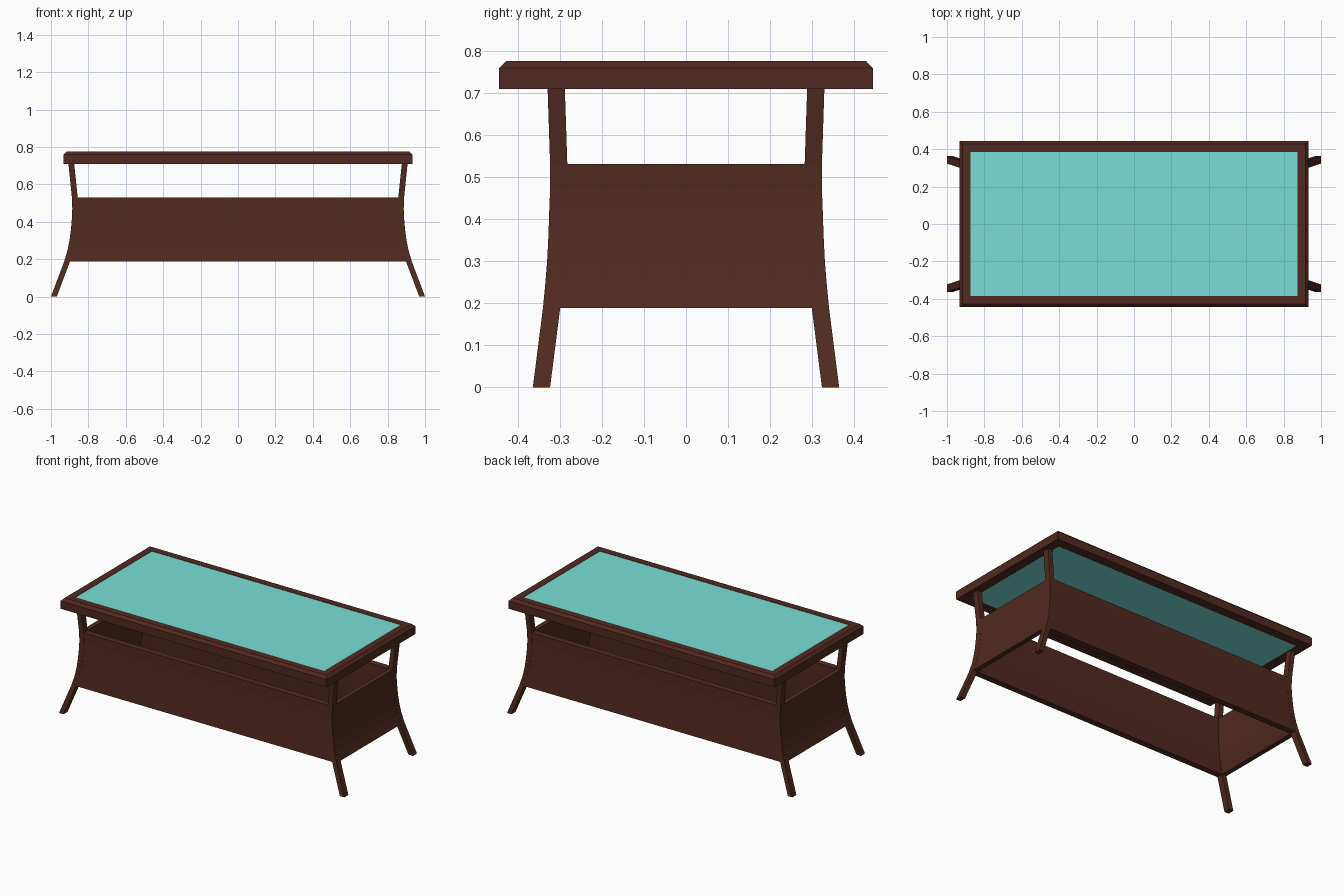
import bpy
import bmesh

cube = bpy.data.objects.get("Cube")
if cube:
    bpy.data.objects.remove(cube, do_unlink=True)


def material(name, color):
    mat = bpy.data.materials.new(name)
    mat.use_nodes = True
    mat.diffuse_color = color
    bsdf = mat.node_tree.nodes["Principled BSDF"]
    bsdf.inputs["Base Color"].default_value = color
    return mat


WOOD = material("dark_wood", (0.082, 0.023, 0.014, 1))
GLASS = material("teal_glass", (0.19, 0.74, 0.67, 1))


def loft(name, rings, mat, closed=False):
    """Skin a list of four-cornered rings, capped or joined end to end."""
    bm = bmesh.new()
    loops = [[bm.verts.new(p) for p in ring] for ring in rings]
    pairs = list(zip(loops, loops[1:]))
    if closed:
        pairs.append((loops[-1], loops[0]))
    else:
        bm.faces.new(loops[0])
        bm.faces.new(loops[-1])
    for a, b in pairs:
        for i in range(4):
            j = (i + 1) % 4
            bm.faces.new((a[i], a[j], b[j], b[i]))
    bmesh.ops.recalc_face_normals(bm, faces=bm.faces)
    mesh = bpy.data.meshes.new(name)
    bm.to_mesh(mesh)
    bm.free()
    mesh.materials.append(mat)
    obj = bpy.data.objects.new(name, mesh)
    bpy.context.collection.objects.link(obj)
    return obj


def rect(x0, x1, y0, y1, z):
    return [(x0, y0, z), (x1, y0, z), (x1, y1, z), (x0, y1, z)]


# Outer corner line of the splayed legs: height, x, y
CORNER = [
    (0.0, 1.0, 0.364), (0.188, 0.929, 0.34), (0.25, 0.911, 0.334),
    (0.30, 0.901, 0.330), (0.36, 0.893, 0.327), (0.42, 0.888, 0.325),
    (0.47, 0.886, 0.323), (0.530, 0.888, 0.323), (0.712, 0.907, 0.329),
]
LEG_X, LEG_Y = 0.031, 0.041
INSET = 0.001

# Four curved legs
for sx, side in ((1, "left"), (-1, "right")):
    for sy, end in ((-1, "front"), (1, "back")):
        loft(f"{end}_{side}_leg",
             [rect(sx * (x - LEG_X), sx * x, sy * (y - LEG_Y), sy * y, z)
              for z, x, y in CORNER], WOOD)

# Curved apron panels as thick as the legs, open above and below
apron = CORNER[1:-1]
for s, side, end in ((1, "left", "back"), (-1, "right", "front")):
    loft(f"{side}_panel",
         [rect(s * (x - LEG_X), s * (x - INSET), 0.01 - y, y - 0.01, z)
          for z, x, y in apron], WOOD)
    loft(f"{end}_panel",
         [rect(0.01 - x, x - 0.01, s * (y - LEG_Y), s * (y - INSET), z)
          for z, x, y in apron], WOOD)

# Tabletop frame with a chamfered upper edge
W, D, RIM, CHAMFER = 0.933, 0.444, 0.06, 0.016
BOTTOM, TOP = 0.709, 0.775
section = [(0, BOTTOM), (0, TOP - CHAMFER), (CHAMFER, TOP), (RIM, TOP), (RIM, BOTTOM)]
loft("top_frame",
     [rect(i - W, W - i, i - D, D - i, z) for i, z in section], WOOD, closed=True)

# Thick glass slab filling the frame
gx, gy = W - RIM + 0.001, D - RIM + 0.001
loft("glass_pane",
     [rect(-gx, gx, -gy, gy, z) for z in (BOTTOM + 0.004, TOP - 0.002)], GLASS)
